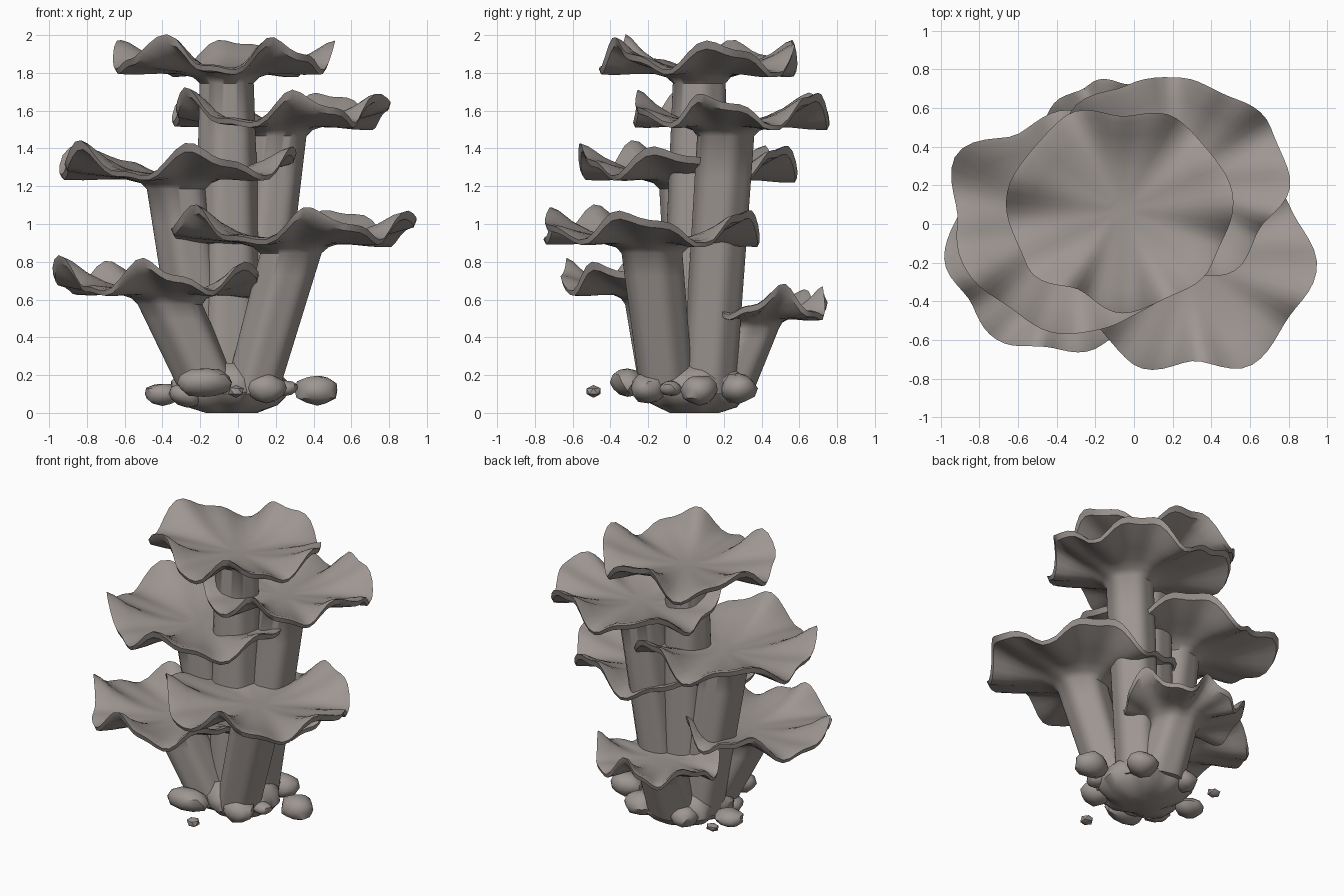
import bpy, bmesh, math, random
from mathutils import Vector

if "Cube" in bpy.data.objects:
    bpy.data.objects.remove(bpy.data.objects["Cube"])

random.seed(4)
SEG = 72

stone = bpy.data.materials.new("warm_grey")
stone.diffuse_color = (0.34, 0.305, 0.285, 1)
stone.use_nodes = True
stone.node_tree.nodes["Principled BSDF"].inputs["Base Color"].default_value = stone.diffuse_color


def finish(name, bm, angle):
    bmesh.ops.recalc_face_normals(bm, faces=bm.faces[:])
    me = bpy.data.meshes.new(name)
    bm.to_mesh(me)
    bm.free()
    ob = bpy.data.objects.new(name, me)
    bpy.context.collection.objects.link(ob)
    me.materials.append(stone)
    bpy.ops.object.select_all(action='DESELECT')
    ob.select_set(True)
    bpy.context.view_layer.objects.active = ob
    bpy.ops.object.shade_smooth_by_angle(angle=math.radians(angle))
    return ob


def loft(bm, rings):
    """Skin a list of closed point rings and cap both ends."""
    loops = [[bm.verts.new(p) for p in ring] for ring in rings]
    for a, b in zip(loops, loops[1:]):
        for i in range(SEG):
            j = (i + 1) % SEG
            bm.faces.new((a[i], a[j], b[j], b[i]))
    bm.faces.new(loops[0])
    bm.faces.new(loops[-1])


def coral(name, root, root_r, cap, outline, base, neck, neck_r, phase, lift=0.21):
    """Leaning stem that flares into a ruffled, upturned cap.
    outline: cap radius in hundredths at every 30 degrees."""
    ph = math.radians(phase)
    angles = [2 * math.pi * i / SEG for i in range(SEG)]

    def rim(a):
        d = a - ph
        u = a / (2 * math.pi) * len(outline)
        i, t = int(u), u % 1
        t = t * t * (3 - 2 * t)
        radius = outline[i % 12] * (1 - t) + outline[(i + 1) % 12] * t
        radius = radius / 100 + 0.012 * math.cos(7 * (d + 0.55))
        wave = 0.45 + 0.36 * math.cos(5 * d) + 0.13 * math.cos(11 * d + 1) + 0.06 * math.sin(3 * d)
        return radius, lift * max(0.0, wave)

    rings = []
    # fluted stem
    for k in range(7):
        t = k / 6
        c = Vector((*root, 0.1)).lerp(Vector((*neck, base - 0.04)), t)
        r = root_r + (neck_r - root_r) * t
        ring = []
        for a in angles:
            rr = r * (1 + 0.03 * math.cos(6 * a + ph))
            ring.append((c.x + rr * math.cos(a), c.y + rr * math.sin(a), c.z))
        rings.append(ring)

    # cap ring: f runs from the neck (0) to the rim (1)
    def cap_ring(f, height, ruffle):
        ring = []
        for a in angles:
            rad, up = rim(a)
            x0 = neck[0] + neck_r * math.cos(a)
            y0 = neck[1] + neck_r * math.sin(a)
            x1 = cap[0] + rad * math.cos(a)
            y1 = cap[1] + rad * math.sin(a)
            ring.append((x0 + (x1 - x0) * f, y0 + (y1 - y0) * f, base + height + up * ruffle))
        return ring

    # underside, thin rim, then the dished top
    for f, h, w in ((0.08, -0.01, 0.02), (0.25, 0.008, 0.1), (0.5, 0.005, 0.3),
                    (0.75, -0.005, 0.6), (0.97, -0.008, 0.88), (1.0, 0.016, 1.0),
                    (0.9, 0.028, 0.85), (0.7, 0.035, 0.5), (0.45, 0.038, 0.22),
                    (0.2, 0.035, 0.06), (-0.15, 0.03, 0.0)):
        rings.append(cap_ring(f, h, w))
    bm = bmesh.new()
    loft(bm, rings)
    finish(name, bm, 45)


# name, root, root radius, cap centre, cap outline, cap height, neck, neck radius, phase
coral("top_coral", (-0.05, 0.05), 0.19, (-0.06, 0.06),
      (57, 56, 55, 51, 57, 58, 60, 56, 47, 51, 51, 53), 1.785, (-0.06, 0.07), 0.14, 301)
coral("upper_right_coral", (0.06, 0.12), 0.14, (0.245, 0.235),
      (56, 53, 50, 51, 57, 66, 57, 58, 55, 50, 54, 49), 1.505, (0.21, 0.21), 0.15, 278)
coral("upper_left_coral", (-0.16, 0.07), 0.15, (-0.33, 0.0),
      (63, 60, 56, 58, 55, 68, 59, 58, 53, 58, 56, 64), 1.225, (-0.32, 0.02), 0.16, 280)
coral("middle_right_coral", (0.07, -0.1), 0.14, (0.3, -0.19),
      (64, 58, 56, 57, 57, 62, 66, 60, 61, 53, 61, 59), 0.885, (0.28, -0.18), 0.16, 280)
coral("lower_left_coral", (-0.14, -0.08), 0.16, (-0.42, -0.18),
      (54, 54, 48, 46, 48, 55, 55, 49, 50, 46, 52, 55), 0.615, (-0.36, -0.15), 0.17, 262)
coral("rear_coral", (-0.04, 0.18), 0.17, (-0.06, 0.42),
      (41, 40, 35, 31, 35, 40, 42, 40, 35, 31, 34, 39), 0.485, (-0.05, 0.34), 0.15, 85, 0.19)


# lumpy foot under the stems
rings = []
for z, s in ((0.0, 0.45), (0.03, 0.8), (0.09, 1.0), (0.16, 1.0), (0.24, 0.75)):
    ring = []
    for i in range(SEG):
        a = 2 * math.pi * i / SEG
        r = s * (0.28 + 0.02 * math.cos(5 * a + 9 * z) + 0.012 * math.sin(8 * a))
        ring.append((-0.04 + 1.05 * r * math.cos(a), 0.05 + r * math.sin(a),
                     z + (0.012 * (1 + math.sin(3 * a)) if z else 0)))
    rings.append(ring)
bm = bmesh.new()
loft(bm, rings)
finish("foot", bm, 50)


# pebbles round the foot: x, y, z, width radius, depth radius, height radius
pebbles = [(-0.18, -0.31, 0.16, 0.15, 0.09, 0.08), (0.15, -0.2, 0.13, 0.11, 0.1, 0.08),
           (0.42, 0.07, 0.12, 0.12, 0.1, 0.085), (0.16, 0.28, 0.13, 0.11, 0.1, 0.08),
           (-0.4, 0.08, 0.1, 0.1, 0.09, 0.06), (-0.18, 0.28, 0.13, 0.1, 0.09, 0.07),
           (-0.01, -0.49, 0.115, 0.045, 0.045, 0.035), (-0.42, 0.3, 0.12, 0.05, 0.04, 0.03),
           (0.25, -0.08, 0.13, 0.07, 0.06, 0.04), (-0.27, -0.1, 0.1, 0.1, 0.09, 0.07)]
for n, (x, y, z, w, d, h) in enumerate(pebbles):
    bm = bmesh.new()
    bmesh.ops.create_icosphere(bm, subdivisions=1 if w < 0.06 else 2, radius=1)
    for v in bm.verts:
        k = random.uniform(0.9, 1.06)
        v.co = Vector((x + v.co.x * w * k, y + v.co.y * d * k, z + v.co.z * h * k))
    finish(f"pebble_{n + 1}", bm, 40)
